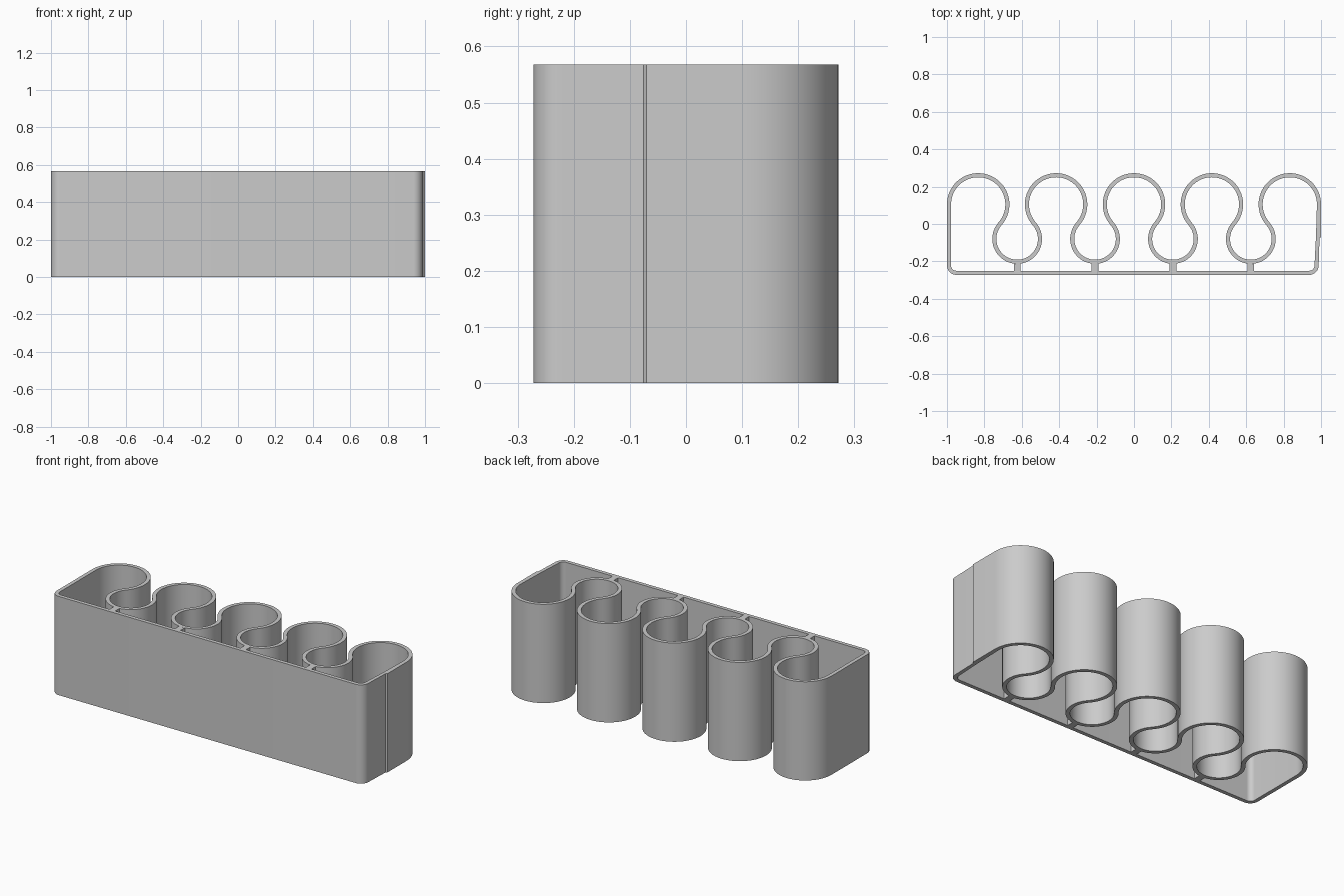
import bpy, bmesh, math

if "Cube" in bpy.data.objects:
    bpy.data.objects.remove(bpy.data.objects["Cube"])

HEIGHT = 0.568
WALL = 0.022
PITCH = 0.4165               # spacing of the round bays
BIG_R, SMALL_R = 0.156, 0.122  # wall centreline radii
BIG_Y, SMALL_Y = 0.105, -0.08
FRONT_Y = -0.272
STEM = 0.036

grey = bpy.data.materials.new("plain grey")
grey.diffuse_color = (0.6, 0.6, 0.6, 1)
grey.use_nodes = True
grey.node_tree.nodes["Principled BSDF"].inputs["Base Color"].default_value = grey.diffuse_color


def arc(cx, cy, r_out, r_in, a0, a1, n):
    """Pairs of (outside, inside) points along an arc, angles in degrees."""
    pairs = []
    for i in range(n + 1):
        a = math.radians(a0 + (a1 - a0) * i / n)
        c, s = math.cos(a), math.sin(a)
        pairs.append(((cx + r_out * c, cy + r_out * s),
                      (cx + r_in * c, cy + r_in * s)))
    return pairs


def finish(bm, name):
    bmesh.ops.recalc_face_normals(bm, faces=bm.faces[:])
    me = bpy.data.meshes.new(name)
    bm.to_mesh(me)
    bm.free()
    ob = bpy.data.objects.new(name, me)
    bpy.context.collection.objects.link(ob)
    me.materials.append(grey)
    bpy.ops.object.select_all(action='DESELECT')
    ob.select_set(True)
    bpy.context.view_layer.objects.active = ob
    bpy.ops.object.shade_smooth_by_angle(angle=math.radians(30))
    return ob


# Winding wall: five large bays joined by four small pockets
h = WALL / 2
tilt = math.degrees(math.atan2(BIG_Y - SMALL_Y, PITCH / 2))
path = []
for i in range(5):
    x = (i - 2) * PITCH
    start = 180 if i == 0 else 180 + tilt
    end = 0 if i == 4 else -tilt
    bay = arc(x, BIG_Y, BIG_R + h, BIG_R - h, start, end, 48)
    path += bay if i == 0 else bay[1:]
    if i < 4:
        path += arc(x + PITCH / 2, SMALL_Y, SMALL_R - h, SMALL_R + h,
                    180 - tilt, 360 + tilt, 48)[1:]

# Right end with its small step, then the rounded front corners
path += [((1.0, -0.07), (0.973, -0.07)), ((0.992, -0.076), (0.9725, -0.076))]
path += arc(0.937, FRONT_Y + 0.05, 0.05, 0.05 - WALL, 0, -90, 10)
path += arc(-0.95, FRONT_Y + 0.05, 0.05, 0.05 - WALL, -90, -180, 10)

bm = bmesh.new()
rings = [[bm.verts.new((*p, z)) for z, p in
          ((0, o), (HEIGHT, o), (HEIGHT, n), (0, n))] for o, n in path]
for a, b in zip(rings, rings[1:] + rings[:1]):
    for k in range(4):
        m = (k + 1) % 4
        bm.faces.new((a[k], a[m], b[m], b[k]))
finish(bm, "winding_wall")

# Short stems tying each pocket to the front wall
for i in range(4):
    x = (i - 1.5) * PITCH
    r = SMALL_R + h
    half = STEM / 2
    outline = [(x - half, FRONT_Y + WALL), (x + half, FRONT_Y + WALL)]
    for k in range(5):
        dx = half - STEM * k / 4
        outline.append((x + dx, SMALL_Y - math.sqrt(r * r - dx * dx)))
    bm = bmesh.new()
    base = bm.faces.new([bm.verts.new((*p, 0)) for p in outline])
    top = bmesh.ops.extrude_face_region(bm, geom=[base], use_keep_orig=True)
    bmesh.ops.translate(bm, vec=(0, 0, HEIGHT),
                        verts=[g for g in top["geom"] if isinstance(g, bmesh.types.BMVert)])
    finish(bm, f"pocket_stem_{i + 1}")
